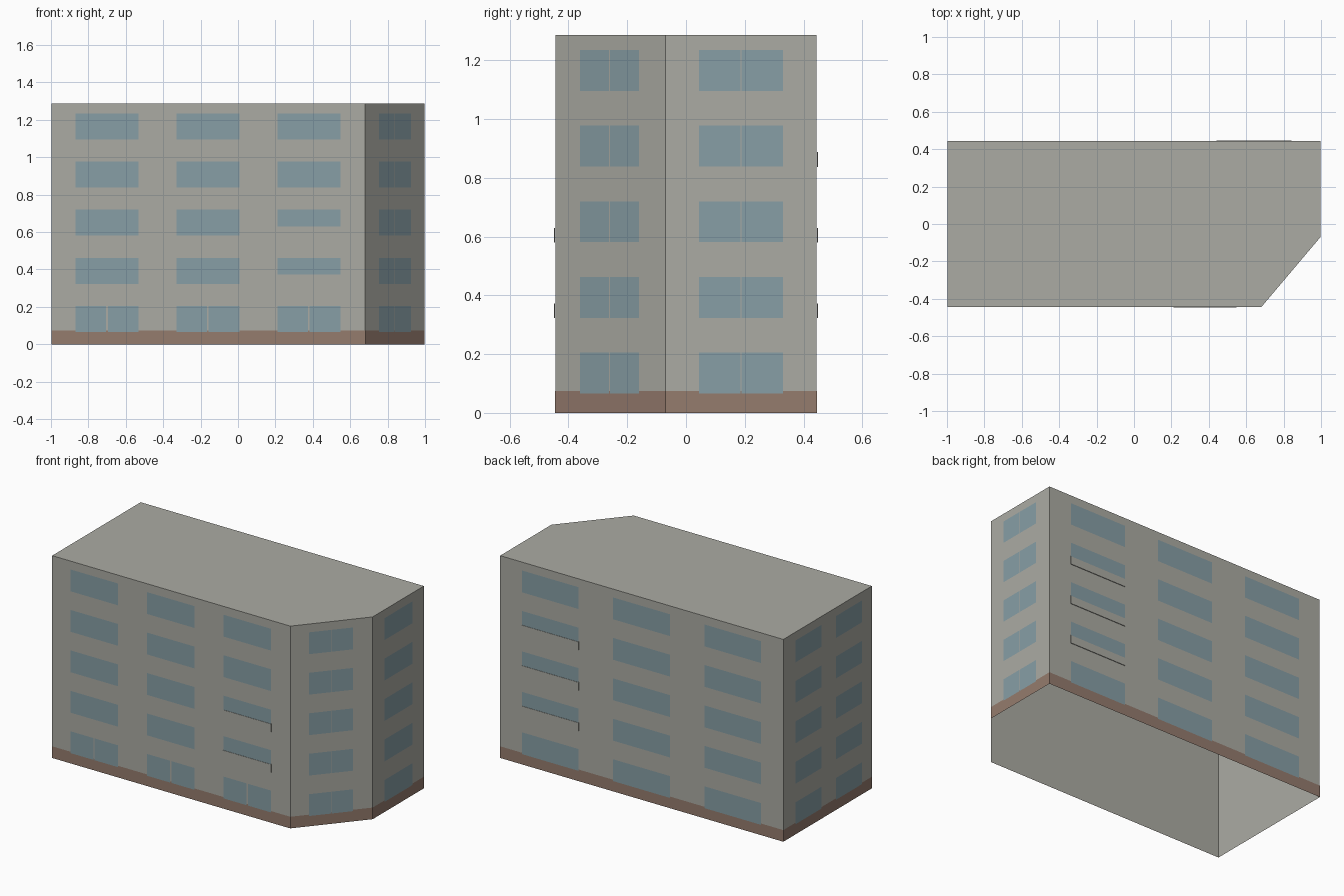
import bpy, bmesh
from mathutils import Vector

cube = bpy.data.objects.get("Cube")
if cube:
    bpy.data.objects.remove(cube, do_unlink=True)


def material(name, color):
    m = bpy.data.materials.new(name)
    m.use_nodes = True
    m.diffuse_color = (*color, 1)
    m.node_tree.nodes["Principled BSDF"].inputs["Base Color"].default_value = (*color, 1)
    return m


PLASTER = material("grey plaster", (0.41, 0.41, 0.37))
BRICK = material("brown base", (0.30, 0.20, 0.155))
GLASS = material("blue glass", (0.245, 0.345, 0.38))

HEIGHT = 1.287
PLINTH = 0.074
# Footprint, anticlockwise, with the cut corner at front right
OUTLINE = [Vector(p) for p in
           ((-0.997, -0.445), (0.68, -0.445), (0.997, -0.07), (0.997, 0.445), (-0.997, 0.445))]
FLOORS = [0.066 + 0.2575 * i for i in range(5)]
WINDOW_H = 0.139


def finish(bm, name, mat):
    mesh = bpy.data.meshes.new(name)
    bm.to_mesh(mesh)
    bm.free()
    mesh.materials.append(mat)
    obj = bpy.data.objects.new(name, mesh)
    bpy.context.collection.objects.link(obj)
    return obj


def shell(name, mat, outline, top, roof):
    """Walls around the footprint, open below, with an optional roof."""
    bm = bmesh.new()
    low = [bm.verts.new((p.x, p.y, 0)) for p in outline]
    high = [bm.verts.new((p.x, p.y, top)) for p in outline]
    n = len(outline)
    for i in range(n):
        j = (i + 1) % n
        bm.faces.new((low[i], low[j], high[j], high[i]))
    if roof:
        bm.faces.new(high)
    return finish(bm, name, mat)


def plate(bm, wall, u0, u1, z0, z1, out):
    """Rectangle lying just outside one wall, u measured along the wall."""
    a, b = OUTLINE[wall], OUTLINE[(wall + 1) % len(OUTLINE)]
    d = (b - a).normalized()
    normal = Vector((d.y, -d.x))
    verts = []
    for u, z in ((u0, z0), (u1, z0), (u1, z1), (u0, z1)):
        p = a + d * u + normal * out
        verts.append(bm.verts.new((p.x, p.y, z)))
    return bm.faces.new(verts)


# Building body and base band
shell("building_walls", PLASTER, OUTLINE, HEIGHT, True)
shell("base_band", BRICK, [Vector((p.x * 1.001, p.y * 1.003)) for p in OUTLINE], PLINTH, False)

# Per wall: window centres, width, gap between panes, floors with a gap
WALLS = [
    ("front", (0.297, 0.836, 1.376), 0.336, 0.009, (0,)),
    ("corner", (0.243,), 0.263, 0.004, range(5)),
    ("right", (0.257,), 0.285, 0.004, range(5)),
    ("back", (0.355, 0.997, 1.64), 0.40, 0, ()),
    ("left", (0.248, 0.658), 0.26, 0, ()),
]
for wall, (side, centres, width, gap, split) in enumerate(WALLS):
    bm = bmesh.new()
    for c in centres:
        for floor, z in enumerate(FLOORS):
            half = width / 2
            if floor in split:
                plate(bm, wall, c - half, c - gap / 2, z, z + WINDOW_H, 0.0025)
                plate(bm, wall, c + gap / 2, c + half, z, z + WINDOW_H, 0.0025)
            else:
                plate(bm, wall, c - half, c + half, z, z + WINDOW_H, 0.0025)
    finish(bm, side + "_windows", GLASS)

# Parapet panels covering the lower part of some windows
for side, wall, centre, width, floors in (("front", 0, 1.376, 0.338, (1, 2)),
                                          ("back", 3, 0.355, 0.402, (1, 2, 3))):
    bm = bmesh.new()
    for floor in floors:
        z = FLOORS[floor]
        face = plate(bm, wall, centre - width / 2, centre + width / 2, z - 0.001, z + 0.049, 0.0045)
        inward = face.normal.copy()
        face.normal_update()
        inward = -face.normal * 0.004
        ext = bmesh.ops.extrude_face_region(bm, geom=[face], use_keep_orig=True)
        moved = [v for v in ext["geom"] if isinstance(v, bmesh.types.BMVert)]
        bmesh.ops.translate(bm, verts=moved, vec=inward)
    bmesh.ops.recalc_face_normals(bm, faces=bm.faces[:])
    finish(bm, side + "_parapet_panels", PLASTER)
